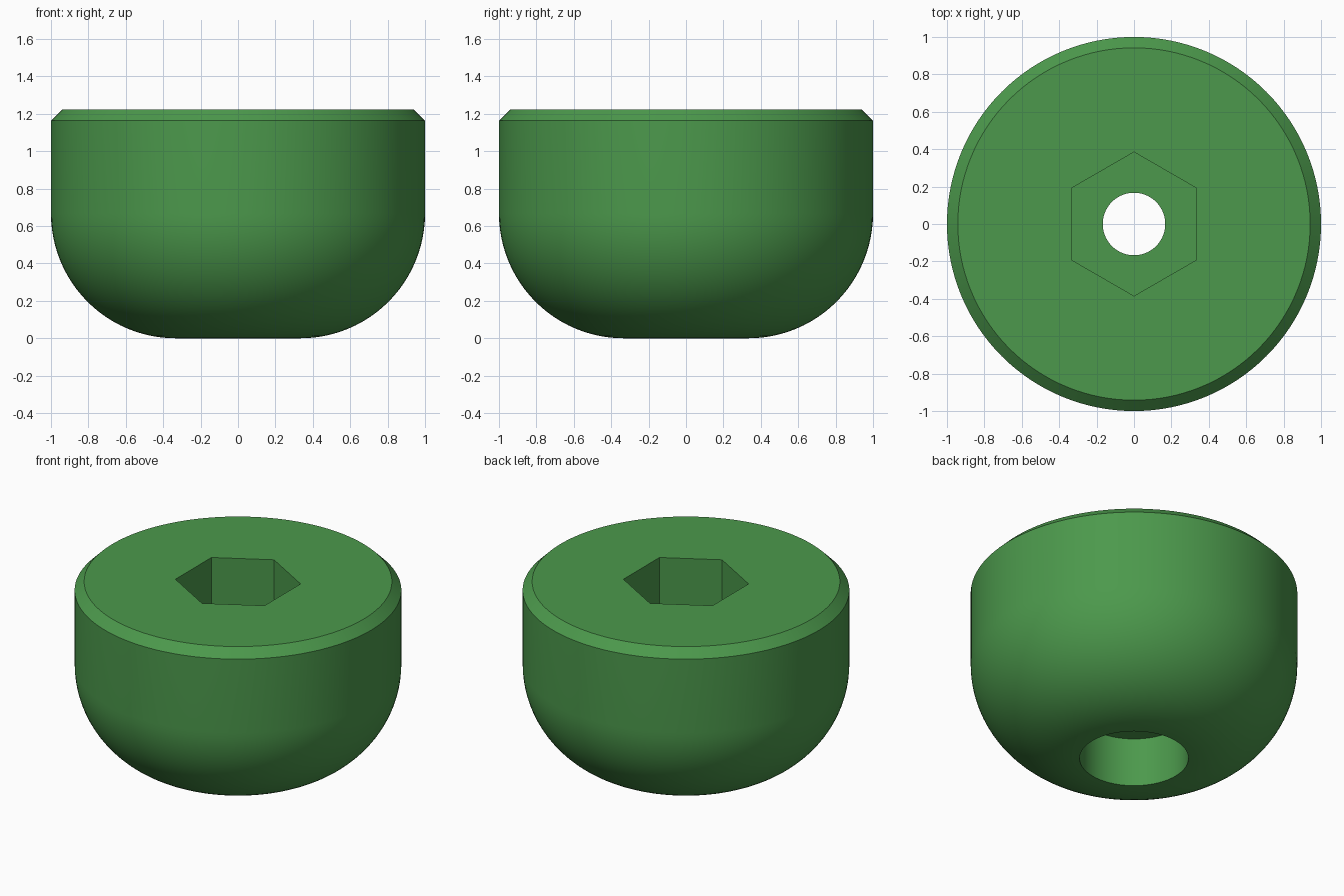
import bpy, bmesh, math

if "Cube" in bpy.data.objects:
    bpy.data.objects.remove(bpy.data.objects["Cube"])

SEG = 128
R, H = 1.0, 1.222          # outer radius, total height
FILLET, CHAMFER = 0.667, 0.058
BORE_R, BORE_Z = 0.333, 0.33
HOLE_R = 0.167
HEX_FLAT, HEX_Z = 0.333, 0.778

green = bpy.data.materials.new("green")
green.diffuse_color = (0.072, 0.318, 0.072, 1)
green.use_nodes = True
green.node_tree.nodes["Principled BSDF"].inputs["Base Color"].default_value = green.diffuse_color


def new_object(name, bm):
    bmesh.ops.recalc_face_normals(bm, faces=bm.faces)
    mesh = bpy.data.meshes.new(name)
    bm.to_mesh(mesh)
    bm.free()
    obj = bpy.data.objects.new(name, mesh)
    bpy.context.collection.objects.link(obj)
    mesh.materials.append(green)
    return obj


def lathe(name, profile):
    """Revolve a closed (radius, z) profile around the z axis."""
    bm = bmesh.new()
    rings = []
    for r, z in profile:
        rings.append([bm.verts.new((r * math.cos(2 * math.pi * i / SEG),
                                    r * math.sin(2 * math.pi * i / SEG), z))
                      for i in range(SEG)])
    for a, b in zip(rings, rings[1:] + rings[:1]):
        for i in range(SEG):
            j = (i + 1) % SEG
            bm.faces.new((a[i], a[j], b[j], b[i]))
    return new_object(name, bm)


# Rounded body with screw hole and bottom counterbore
steps = 24
profile = [(R - FILLET + FILLET * math.sin(t), FILLET - FILLET * math.cos(t))
           for t in (math.pi / 2 * i / steps for i in range(steps + 1))]
profile += [(R, H - CHAMFER), (R - CHAMFER, H), (HOLE_R, H),
            (HOLE_R, BORE_Z), (BORE_R, BORE_Z)]
body = lathe("rounded_body", profile)

# Hexagonal socket cut into the top, corners toward +y and -y
bm = bmesh.new()
corner = HEX_FLAT / math.cos(math.pi / 6)
base = bm.faces.new([bm.verts.new((corner * math.cos(a), corner * math.sin(a), HEX_Z))
                     for a in (math.radians(30 + 60 * i) for i in range(6))])
top = bmesh.ops.extrude_face_region(bm, geom=[base])["geom"]
bmesh.ops.translate(bm, vec=(0, 0, 1),
                    verts=[v for v in top if isinstance(v, bmesh.types.BMVert)])
cutter = new_object("hex_socket_cutter", bm)
cutter.hide_render = True

cut = body.modifiers.new("hex_socket", 'BOOLEAN')
cut.operation = 'DIFFERENCE'
cut.solver = 'EXACT'
cut.object = cutter
bpy.context.view_layer.objects.active = body
body.select_set(True)
bpy.ops.object.modifier_apply(modifier=cut.name)
bpy.data.objects.remove(cutter)

bpy.ops.object.shade_smooth_by_angle(angle=math.radians(30))
